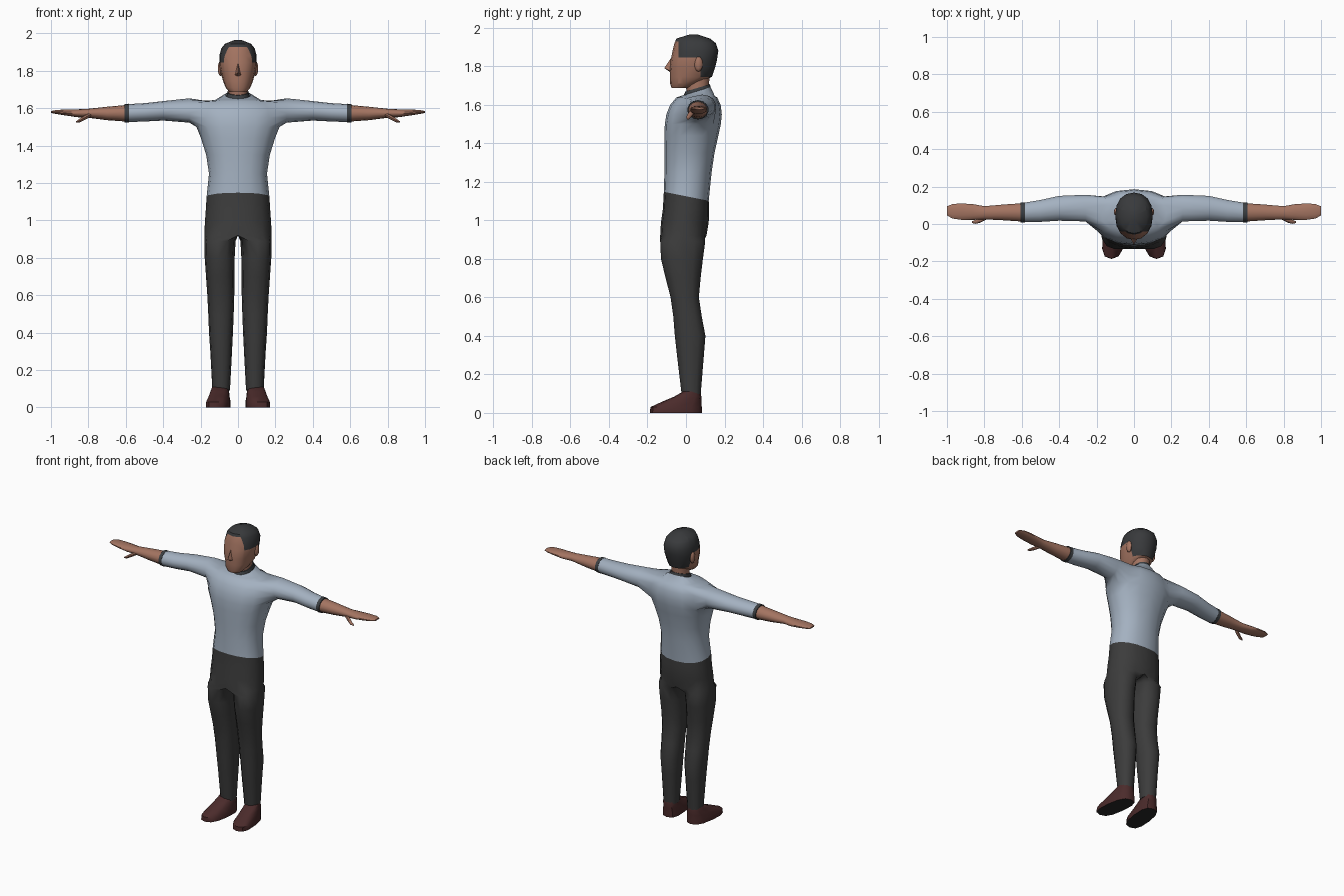
import bpy, bmesh, math
from mathutils import Vector

if "Cube" in bpy.data.objects:
    bpy.data.objects.remove(bpy.data.objects["Cube"])


def material(name, rgb):
    m = bpy.data.materials.new(name)
    m.diffuse_color = (*rgb, 1)
    m.use_nodes = True
    m.node_tree.nodes["Principled BSDF"].inputs["Base Color"].default_value = m.diffuse_color
    return m


SKIN = material("skin", (0.37, 0.175, 0.12))
SHIRT = material("shirt_blue", (0.37, 0.44, 0.53))
TROUSER = material("trouser_charcoal", (0.045, 0.045, 0.045))
HAIR = material("hair_dark", (0.04, 0.042, 0.045))
TRIM = material("trim_dark", (0.045, 0.05, 0.055))
SHOE = material("shoe_maroon", (0.07, 0.024, 0.024))
SOLE = material("sole_dark", (0.022, 0.022, 0.022))


def spow(v, p):
    return math.copysign(abs(v) ** p, v)


def flat_ring(z, hx, y0, y1, tilt=0, n=16, cx=0, p=0.9, splay=0):
    """Horizontal rounded ring, starting at the front centre."""
    ym, ry, pts = (y0 + y1) / 2, (y1 - y0) / 2, []
    for k in range(n):
        a = -math.pi / 2 + 2 * math.pi * k / n
        y = ym + ry * spow(math.sin(a), p)
        pts.append((cx + hx * spow(math.cos(a), p) + splay * (y - 0.03), y, z + tilt * (y - ym)))
    return pts


def arm_ring(x, z, y, rz, ry, n=14):
    """Ring across the arm, matching the order of the shoulder opening."""
    angles = [-math.pi / 2 + (i - 2) * 2 * math.pi / n for i in range(n)]
    return [(x, y + ry * math.cos(a), z + rz * math.sin(a)) for a in angles]


def add(bm, pts):
    return [bm.verts.new(p) for p in pts]


def bridge(bm, a, b, closed=True):
    n = len(a)
    for i in range(n if closed else n - 1):
        j = (i + 1) % n
        bm.faces.new((a[i], a[j], b[j], b[i]))


def finish(name, bm, mats, mirror=False, angle=45):
    bmesh.ops.recalc_face_normals(bm, faces=bm.faces)
    me = bpy.data.meshes.new(name)
    for f in bm.faces:
        f.smooth = True
    bm.to_mesh(me)
    bm.free()
    me.set_sharp_from_angle(angle=math.radians(angle))
    ob = bpy.data.objects.new(name, me)
    bpy.context.collection.objects.link(ob)
    for m in mats:
        me.materials.append(m)
    if mirror:
        mod = ob.modifiers.new("mirror", 'MIRROR')
        mod.use_clip = True
        mod.merge_threshold = 0.0005
    return ob


def loft(rings, caps=(True, True)):
    bm = bmesh.new()
    rows = [add(bm, r) for r in rings]
    for a, b in zip(rows, rows[1:]):
        bridge(bm, a, b)
    if caps[0]:
        bm.faces.new(rows[0])
    if caps[1]:
        bm.faces.new(rows[-1])
    return bm


def half(*args):
    """Right half of a ring, with its ends exactly on the centre plane."""
    pts = flat_ring(*args)[:9]
    return [(0 if k in (0, 8) else x, y, z) for k, (x, y, z) in enumerate(pts)]


WAIST = (1.125, 0.168, -0.115, 0.118, -0.2)

# Shirt: half torso with a shoulder opening that continues into the sleeve
bm = bmesh.new()
torso = [WAIST, (1.25, 0.155, -0.112, 0.133), (1.35, 0.17, -0.112, 0.148),
         (1.44, 0.198, -0.112, 0.168), (1.50, 0.222, -0.11, 0.181),
         (1.55, 0.225, -0.102, 0.186), (1.60, 0.215, -0.082, 0.18),
         (1.638, 0.175, -0.05, 0.162), (1.645, 0.12, -0.03, 0.15),
         (1.672, 0.068, -0.005, 0.128, 0.3)]
rows = [add(bm, half(*t)) for t in torso]
for r in range(len(rows) - 1):
    for k in range(8):
        if not (4 <= r < 7 and 2 <= k < 6):
            bm.faces.new((rows[r][k], rows[r][k + 1], rows[r + 1][k + 1], rows[r + 1][k]))
prev = rows[4][2:7] + [rows[5][6], rows[6][6]] + rows[7][6:1:-1] + [rows[6][2], rows[5][2]]
for s in [(0.26, 1.588, 0.085, 0.065, 0.073), (0.4, 1.586, 0.084, 0.052, 0.068),
          (0.5, 1.578, 0.07, 0.049, 0.06), (0.588, 1.574, 0.062, 0.048, 0.053)]:
    ring = add(bm, arm_ring(*s))
    bridge(bm, prev, ring)
    prev = ring
finish("shirt", bm, [SHIRT], True, 60)

# Sleeve cuffs
finish("sleeve_cuff", loft([arm_ring(0.584, 1.574, 0.062, 0.05, 0.055),
                            arm_ring(0.606, 1.574, 0.062, 0.049, 0.054)]), [TRIM], True)

# Forearm and flattened hand
arm = [(0.6, 1.573, 0.062, 0.044, 0.05), (0.7, 1.572, 0.062, 0.036, 0.043),
       (0.8, 1.573, 0.06, 0.024, 0.036), (0.86, 1.573, 0.064, 0.021, 0.043),
       (0.92, 1.577, 0.066, 0.016, 0.045), (0.97, 1.58, 0.068, 0.011, 0.04),
       (1.0, 1.58, 0.07, 0.005, 0.025)]
finish("forearm_and_hand", loft([arm_ring(*s) for s in arm]), [SKIN], True)
thumb = [(0.785, 1.568, 0.04, 0.012, 0.014), (0.82, 1.55, 0.022, 0.013, 0.014),
         (0.845, 1.535, 0.012, 0.01, 0.011), (0.865, 1.527, 0.01, 0.004, 0.005)]
finish("thumb", loft([arm_ring(*s, n=8) for s in thumb]), [SKIN], True)

# Trousers: half pelvis rows whose inner points open out into a leg
bm = bmesh.new()
rows = []
for t in [WAIST, (1.06, 0.172, -0.12, 0.12), (0.99, 0.177, -0.13, 0.118), (0.92, 0.18, -0.134, 0.106)]:
    outer = half(*t)
    y0, y1 = outer[0][1], outer[8][1]
    z0 = outer[0][2]
    inner = [(0, y1 + (y0 - y1) * i / 4, z0) for i in (1, 2, 3)]
    rows.append(add(bm, outer + (inner if t[0] == 0.92 else [])))
for a, b in zip(rows, rows[1:]):
    bridge(bm, a[:9], b[:9], False)
prev = rows[-1]
# each leg row: height, inner x, outer x, front y, back y
for z, xi, xo, y0, y1 in [(0.89, 0.013, 0.18, -0.134, 0.1), (0.8, 0.018, 0.178, -0.13, 0.088),
                          (0.7, 0.02, 0.171, -0.106, 0.076), (0.6, 0.02, 0.164, -0.08, 0.067),
                          (0.5, 0.023, 0.159, -0.066, 0.082), (0.4, 0.027, 0.155, -0.058, 0.101),
                          (0.3, 0.032, 0.148, -0.047, 0.093), (0.09, 0.043, 0.137, -0.022, 0.076)]:
    cx, hx, ym, ry = (xi + xo) / 2, (xo - xi) / 2, (y0 + y1) / 2, (y1 - y0) / 2
    pts = []
    for i in range(12):
        a = math.radians(-115 + i * 230 / 8 if i <= 8 else 115 + (i - 8) * 130 / 4)
        pts.append((cx + hx * spow(math.cos(a), 0.85), ym + ry * spow(math.sin(a), 0.85), z))
    ring = add(bm, pts)
    bridge(bm, prev, ring)
    prev = ring
bm.faces.new(prev)
finish("trousers", bm, [TROUSER], True, 60)

# Shoes, splayed slightly outwards, with a dark underside
shoe = [(0.0, 0.062, -0.187, 0.082), (0.03, 0.062, -0.185, 0.082),
        (0.06, 0.054, -0.12, 0.08), (0.085, 0.05, -0.06, 0.08), (0.11, 0.043, -0.018, 0.074)]
bm = loft([flat_ring(*s, n=12, cx=0.095, p=0.75, splay=-0.12) for s in shoe])
for f in bm.faces:
    f.material_index = int(f.calc_center_median().z < 0.001)
finish("shoe", bm, [SHOE, SOLE], True)

# Neck and dark collar
finish("neck", loft([flat_ring(1.63, 0.055, 0.005, 0.12, n=12), flat_ring(1.70, 0.052, 0.0, 0.118, n=12),
                     flat_ring(1.76, 0.055, -0.01, 0.125, n=12)]), [SKIN])
finish("collar", loft([flat_ring(1.648, 0.064, -0.022, 0.133, 0.35),
                       flat_ring(1.688, 0.057, -0.004, 0.124, 0.3)], (False, True)), [TRIM])

# Head, cut along the hairline so the hair is a set of whole faces
head = [(1.688, 0.045, -0.075, 0.02), (1.71, 0.066, -0.082, 0.06), (1.745, 0.08, -0.083, 0.135),
        (1.79, 0.092, -0.085, 0.15), (1.83, 0.1, -0.08, 0.16), (1.88, 0.1, -0.07, 0.168),
        (1.92, 0.089, -0.06, 0.155), (1.944, 0.07, -0.05, 0.125), (1.964, 0.02, 0.015, 0.065)]
bm = loft([flat_ring(*s) for s in head])
for co, no in [((0, 0, 1.845), (0, 0, 1)), ((0, 0, 1.928), (0, 0, 1)),
               ((0, 0.075, 0), (0, 1, 0)), ((0, -0.04, 0), (0, 1, 0))]:
    bmesh.ops.bisect_plane(bm, geom=bm.verts[:] + bm.edges[:] + bm.faces[:],
                           plane_co=co, plane_no=no, dist=1e-5)
for f in bm.faces:
    c = f.calc_center_median()
    f.material_index = int(c.z > 1.928 or (c.z > 1.845 and c.y > -0.04) or (c.z > 1.74 and c.y > 0.075))
finish("head", bm, [SKIN, HAIR], angle=40)

# Nose wedge
bm = bmesh.new()
top, tip, base, left, right = add(bm, [(0, -0.07, 1.855), (0, -0.113, 1.79), (0, -0.08, 1.768),
                                       (-0.02, -0.074, 1.775), (0.02, -0.074, 1.775)])
for tri in [(top, left, tip), (top, tip, right), (tip, left, base), (tip, base, right),
            (top, base, left), (top, right, base)]:
    bm.faces.new(tri)
finish("nose", bm, [SKIN])

# Ears
bm = bmesh.new()
bmesh.ops.create_uvsphere(bm, u_segments=8, v_segments=6, radius=1)
for v in bm.verts:
    v.co = Vector((0.094 + 0.014 * v.co.x, 0.065 + 0.022 * v.co.y, 1.812 + 0.04 * v.co.z))
finish("ear", bm, [SKIN], True)
